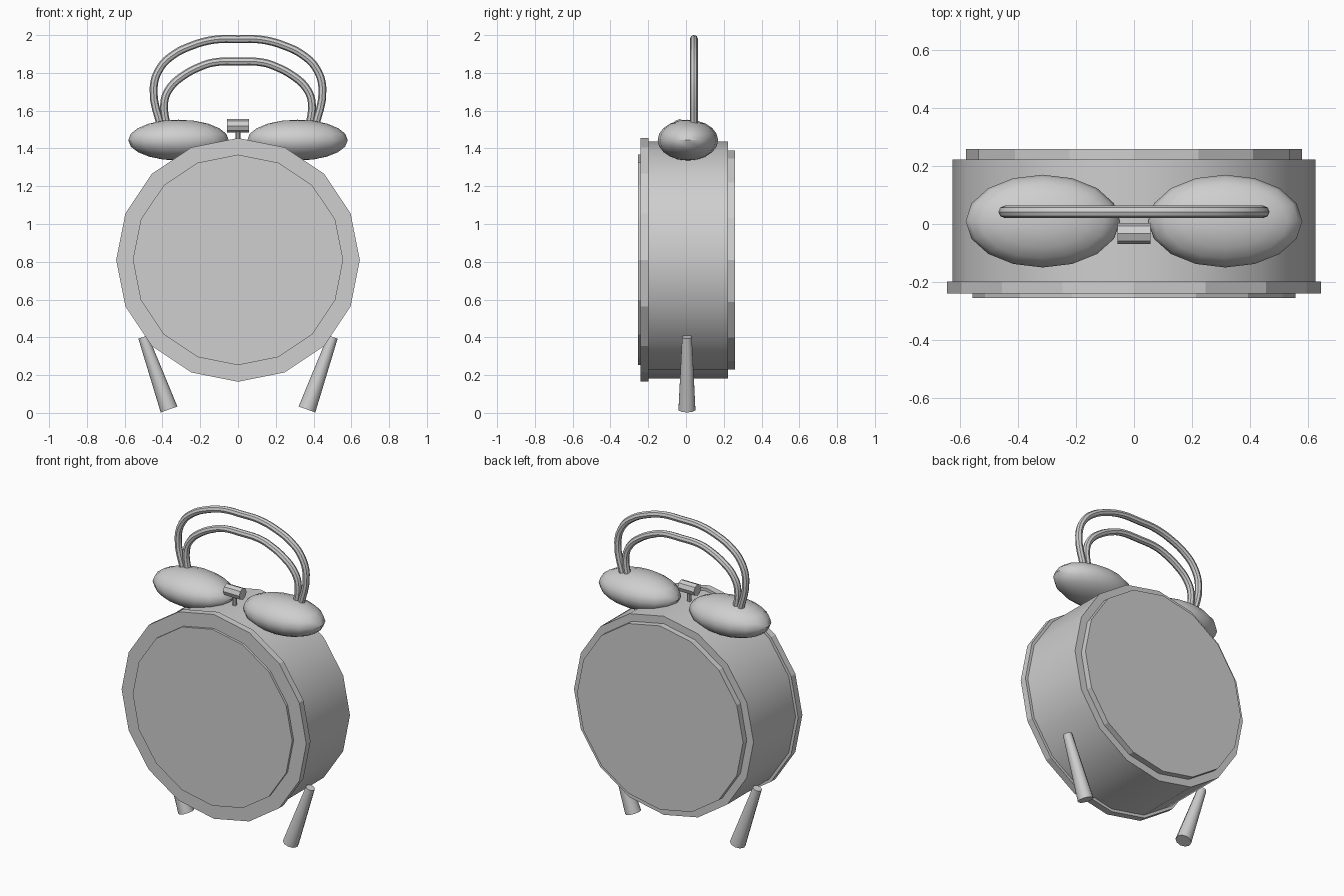
import bpy, math
from mathutils import Vector

if "Cube" in bpy.data.objects:
    bpy.data.objects.remove(bpy.data.objects["Cube"])

grey = bpy.data.materials.new("plain_grey")
grey.diffuse_color = (0.62, 0.62, 0.62, 1)
grey.use_nodes = True
grey.node_tree.nodes["Principled BSDF"].inputs["Base Color"].default_value = grey.diffuse_color


def finish(name, smooth):
    ob = bpy.context.object
    ob.name = name
    ob.data.materials.append(grey)
    if smooth:
        bpy.ops.object.transform_apply(location=False, rotation=True, scale=True)
        bpy.ops.object.shade_smooth_by_angle(angle=math.radians(40))
    return ob


def rod(name, a, b, r1, r2, sides, smooth=False):
    """Tapered cylinder running from point a to point b."""
    a, b = Vector(a), Vector(b)
    d = b - a
    bpy.ops.mesh.primitive_cone_add(vertices=sides, radius1=r1, radius2=r2, depth=d.length,
                                    location=(a + b) / 2,
                                    rotation=d.to_track_quat('Z', 'Y').to_euler())
    return finish(name, smooth)


def drum(name, y0, y1, r, smooth=False):
    """Sixteen-sided disc facing front, with a corner at the top."""
    bpy.ops.mesh.primitive_cylinder_add(vertices=16, radius=r, depth=y1 - y0,
                                        location=(0, (y0 + y1) / 2, 0.81),
                                        rotation=(math.pi / 2, 0, 0))
    return finish(name, smooth)


def tube(name, half, r):
    """Handle loop swept along a mirrored half path (x, z) given from left foot to centre."""
    path = half + [(-x, z) for x, z in reversed(half[:-1])]
    cu = bpy.data.curves.new(name, 'CURVE')
    cu.dimensions = '3D'
    cu.bevel_depth = r
    cu.bevel_resolution = 2
    cu.use_fill_caps = True
    cu.resolution_u = 4
    sp = cu.splines.new('BEZIER')
    sp.bezier_points.add(len(path) - 1)
    for p, (x, z) in zip(sp.bezier_points, path):
        p.co = (x, 0.042, z)
        p.handle_left_type = p.handle_right_type = 'AUTO'
    ob = bpy.data.objects.new(name, cu)
    bpy.context.collection.objects.link(ob)
    bpy.ops.object.select_all(action='DESELECT')
    ob.select_set(True)
    bpy.context.view_layer.objects.active = ob
    bpy.ops.object.convert(target='MESH')
    finish(name, True)


# clock case
drum("case", -0.2, 0.222, 0.627, smooth=True)
drum("front_bezel", -0.24, -0.198, 0.645)
drum("dial", -0.255, -0.238, 0.557)
drum("back_plate", 0.22, 0.259, 0.58)

# bells and legs, left and right
for s, side in ((-1, "left"), (1, "right")):
    bpy.ops.mesh.primitive_uv_sphere_add(segments=16, ring_count=10, radius=1,
                                         location=(s * 0.315, 0.01, 1.444))
    bpy.context.object.scale = (0.266, 0.16, 0.108)
    finish(side + "_bell", True)
    rod(side + "_leg", (s * 0.365, 0.005, 0.018), (s * 0.502, 0.005, 0.402),
        0.047, 0.027, 10, smooth=True)

# hammer between the bells
rod("hammer_head", (-0.057, -0.033, 1.52), (0.057, -0.033, 1.52), 0.036, 0.036, 8)
rod("hammer_stem", (0, -0.033, 1.4), (0, -0.033, 1.5), 0.012, 0.012, 8)

# double carrying handle
tube("outer_handle", [(-0.405, 1.5), (-0.447, 1.72), (-0.41, 1.83), (-0.34, 1.897),
                      (-0.25, 1.942), (-0.13, 1.975), (0, 1.979)], 0.021)
tube("inner_handle", [(-0.375, 1.5), (-0.39, 1.65), (-0.357, 1.725), (-0.29, 1.785),
                      (-0.2, 1.833), (-0.13, 1.855), (0, 1.86)], 0.021)
